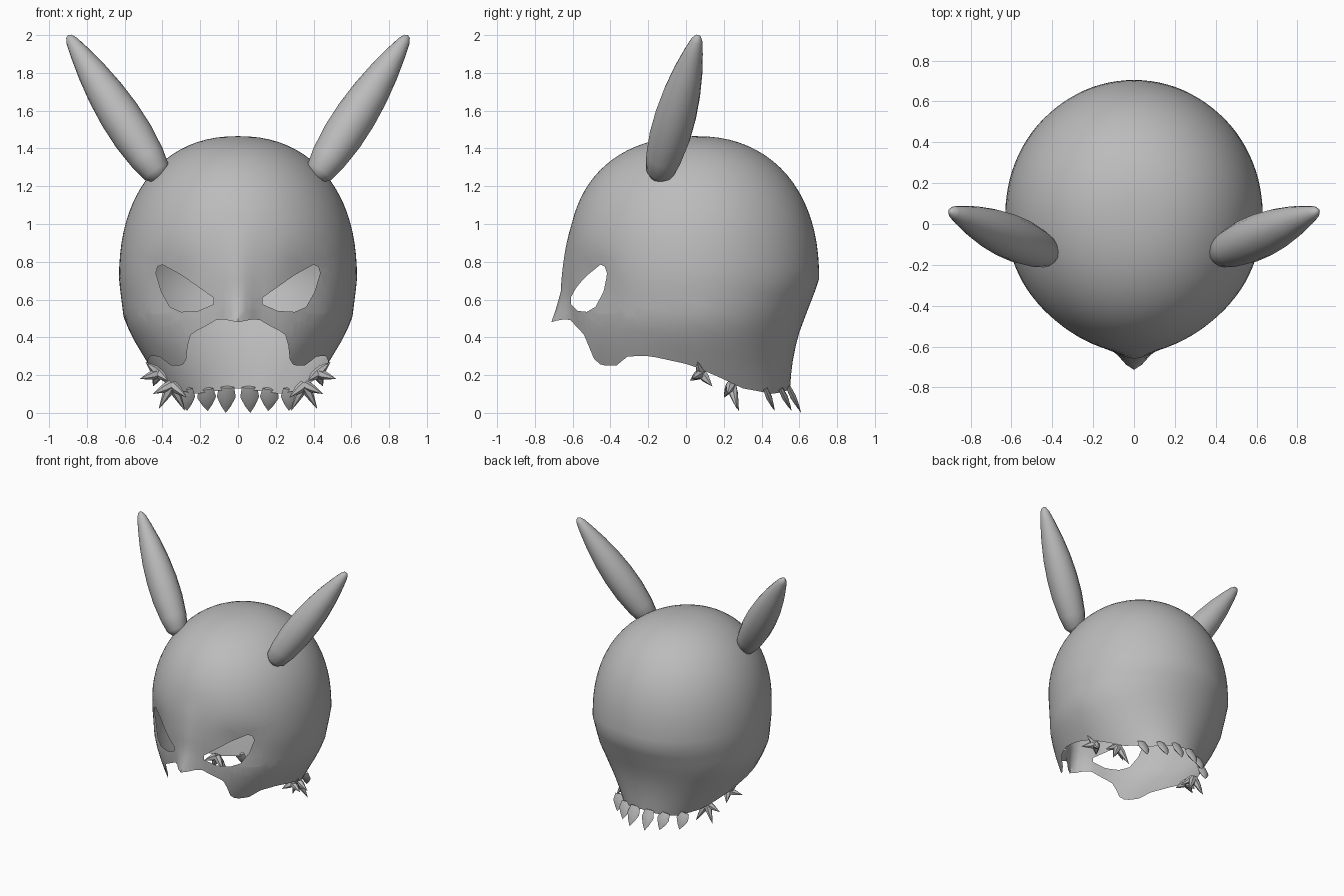
import bpy, bmesh, math
from mathutils import Vector

if "Cube" in bpy.data.objects:
    bpy.data.objects.remove(bpy.data.objects["Cube"])

GREY = (0.5, 0.5, 0.5, 1)
grey = bpy.data.materials.new("plain grey")
grey.use_nodes = True
grey.diffuse_color = GREY
grey.node_tree.nodes["Principled BSDF"].inputs["Base Color"].default_value = GREY


def finish(bm, name, angle):
    mesh = bpy.data.meshes.new(name)
    bm.to_mesh(mesh)
    bm.free()
    mesh.materials.append(grey)
    obj = bpy.data.objects.new(name, mesh)
    bpy.context.collection.objects.link(obj)
    bpy.ops.object.select_all(action="DESELECT")
    obj.select_set(True)
    bpy.context.view_layer.objects.active = obj
    bpy.ops.object.shade_smooth_by_angle(angle=math.radians(angle))
    return obj


def lerp_table(table, v):
    """Piecewise linear lookup in (key, value) pairs."""
    if v <= table[0][0]:
        return table[0][1]
    for (a, p), (b, q) in zip(table, table[1:]):
        if v <= b:
            return p + (q - p) * (v - a) / (b - a)
    return table[-1][1]


# Head shell: half width, front depth and back depth by height
MID_Y, WAIST, TOP = 0.05, 0.7, 1.465
WIDTH = [(0.1, 0.38), (0.2, 0.44), (0.3, 0.5), (0.4, 0.56), (0.5, 0.605), (0.7, 0.63)]
FRONT = [(0.2, 0.62), (0.3, 0.65), (0.45, 0.66), (0.7, 0.68)]
BACK = [(0.12, 0.5), (0.25, 0.51), (0.4, 0.54), (0.56, 0.6), (0.7, 0.655)]
NOSE = [(0.46, 0.11), (0.55, 0.07), (0.65, 0.035), (0.8, 0.02), (1.0, 0)]
# Hem height by angle from the nose round to the back
HEM = [(0, 0.48), (0.17, 0.5), (0.29, 0.46), (0.45, 0.42), (0.52, 0.36), (0.6, 0.275),
       (0.68, 0.25), (0.85, 0.25), (0.99, 0.3), (1.2, 0.3), (1.49, 0.26), (1.77, 0.2),
       (2.09, 0.13), (2.5, 0.1), (math.pi, 0.13)]


def extent(table, z, power):
    size = lerp_table(table, z)
    if z > WAIST:
        u = min(1, (z - WAIST) / (TOP - WAIST))
        size *= (1 - u ** power) ** 0.45
    return size


def head_point(angle, z):
    x = extent(WIDTH, z, 2.3) * math.sin(angle)
    if math.cos(angle) < 0:
        y = MID_Y - extent(BACK, z, 2.3) * math.cos(angle)
    else:
        y = MID_Y - extent(FRONT, z, 2.7) * math.cos(angle)
        y -= lerp_table(NOSE, z) * math.exp(-(x / 0.08) ** 2)
        # Hollow around each eye
        y += 0.035 * math.exp(-((abs(x) - 0.36) / 0.14) ** 2 - ((z - 0.7) / 0.13) ** 2)
    return Vector((x, y, z))


COLUMNS, ROWS = 96, 28
bm = bmesh.new()
rings = []
for r in range(ROWS):
    ring = []
    for c in range(COLUMNS):
        angle = math.tau * c / COLUMNS
        hem = lerp_table(HEM, min(angle, math.tau - angle))
        z = hem + (TOP - hem) * math.sin(r / ROWS * math.pi / 2)
        ring.append(bm.verts.new(head_point(angle, z)))
    rings.append(ring)
crown = bm.verts.new((0, MID_Y, TOP))
for c in range(COLUMNS):
    d = (c + 1) % COLUMNS
    for low, high in zip(rings, rings[1:]):
        bm.faces.new((low[c], low[d], high[d], high[c]))
    bm.faces.new((rings[-1][c], rings[-1][d], crown))

# Eye holes: cut along each side of a convex outline, then remove the inside
EYE = [(0.435, 0.74), (0.425, 0.775), (0.4, 0.785), (0.3, 0.73), (0.13, 0.61),
       (0.13, 0.575), (0.21, 0.54), (0.3, 0.535), (0.36, 0.56), (0.405, 0.64)]
centre = Vector((sum(p[0] for p in EYE), 0, sum(p[1] for p in EYE))) / len(EYE)
for side in (1, -1):
    mid = Vector((centre.x * side, 0, centre.z))
    planes = []
    for (ax, az), (bx, bz) in zip(EYE, EYE[1:] + EYE[:1]):
        start = Vector((ax * side, 0, az))
        normal = Vector((bz - az, 0, (ax - bx) * side)).normalized()
        if normal.dot(mid - start) > 0:
            normal = -normal
        planes.append((start, normal))

    def near_eye(face):
        p = face.calc_center_median()
        return p.y < -0.2 and abs(p.x - mid.x) < 0.22 and abs(p.z - mid.z) < 0.18

    for start, normal in planes:
        faces = [f for f in bm.faces if near_eye(f)]
        edges = {e for f in faces for e in f.edges}
        verts = {v for f in faces for v in f.verts}
        bmesh.ops.bisect_plane(bm, geom=faces + list(edges) + list(verts), dist=1e-5,
                               plane_co=start, plane_no=normal)
    inside = [f for f in bm.faces if near_eye(f) and
              all((f.calc_center_median() - s).dot(n) < 0 for s, n in planes)]
    bmesh.ops.delete(bm, geom=inside, context="FACES")
finish(bm, "head_shell", 50)


def add_spindle(bm, base, tip, profile, sides, flat=1.0):
    """Round body along base-tip; profile holds (fraction, radius) pairs."""
    base, tip = Vector(base), Vector(tip)
    axis = (tip - base).normalized()
    u = axis.cross(Vector((0, 1, 0))).normalized()
    v = axis.cross(u)
    loops = []
    for t, radius in profile:
        p = base.lerp(tip, t)
        loops.append([bm.verts.new(p + radius * (u * math.cos(a) + v * flat * math.sin(a)))
                      for a in (math.tau * k / sides for k in range(sides))])
    ends = bm.verts.new(base), bm.verts.new(tip)
    for k in range(sides):
        n = (k + 1) % sides
        for low, high in zip(loops, loops[1:]):
            bm.faces.new((low[k], low[n], high[n], high[k]))
        bm.faces.new((loops[0][n], loops[0][k], ends[0]))
        bm.faces.new((loops[-1][k], loops[-1][n], ends[1]))


# Ears
EAR = [(0.015, 0.045), (0.05, 0.075), (0.15, 0.095), (0.3, 0.109), (0.45, 0.109),
       (0.6, 0.098), (0.75, 0.077), (0.88, 0.051), (0.96, 0.032), (0.99, 0.017)]
for side, name in ((1, "left_ear"), (-1, "right_ear")):
    bm = bmesh.new()
    add_spindle(bm, (0.405 * side, -0.15, 1.235), (0.9 * side, 0.065, 2.0), EAR, 16)
    bmesh.ops.recalc_face_normals(bm, faces=bm.faces)
    finish(bm, name, 60)

# Spikes along the rear hem: two side clusters and a row of leaves at the back
SPIKE = [(0.02, 0.026), (0.35, 0.024), (0.7, 0.012)]
LEAF = [(0.02, 0.04), (0.4, 0.05), (0.75, 0.025)]
CLUSTERS = [
    ((0.42, 0.08, 0.21), [(0.52, 0.03, 0.18), (0.49, 0.06, 0.27), (0.37, 0.02, 0.17),
                          (0.45, 0.14, 0.14)]),
    ((0.35, 0.24, 0.15), [(0.42, 0.27, 0.02), (0.28, 0.28, 0.01), (0.45, 0.22, 0.1),
                          (0.27, 0.2, 0.08)]),
]
LEAVES = [((0.28, 0.42, 0.13), (0.27, 0.47, 0.01)), ((0.17, 0.5, 0.13), (0.16, 0.56, 0.01)),
          ((0.06, 0.54, 0.14), (0.065, 0.61, 0))]
for side, name in ((1, "left_spikes"), (-1, "right_spikes")):
    bm = bmesh.new()

    def flip(p):
        return (p[0] * side, p[1], p[2])

    for base, tips in CLUSTERS:
        for tip in tips:
            add_spindle(bm, flip(base), flip(tip), SPIKE, 6)
    for base, tip in LEAVES:
        add_spindle(bm, flip(base), flip(tip), LEAF, 6, 0.35)
    bmesh.ops.recalc_face_normals(bm, faces=bm.faces)
    finish(bm, name, 40)
